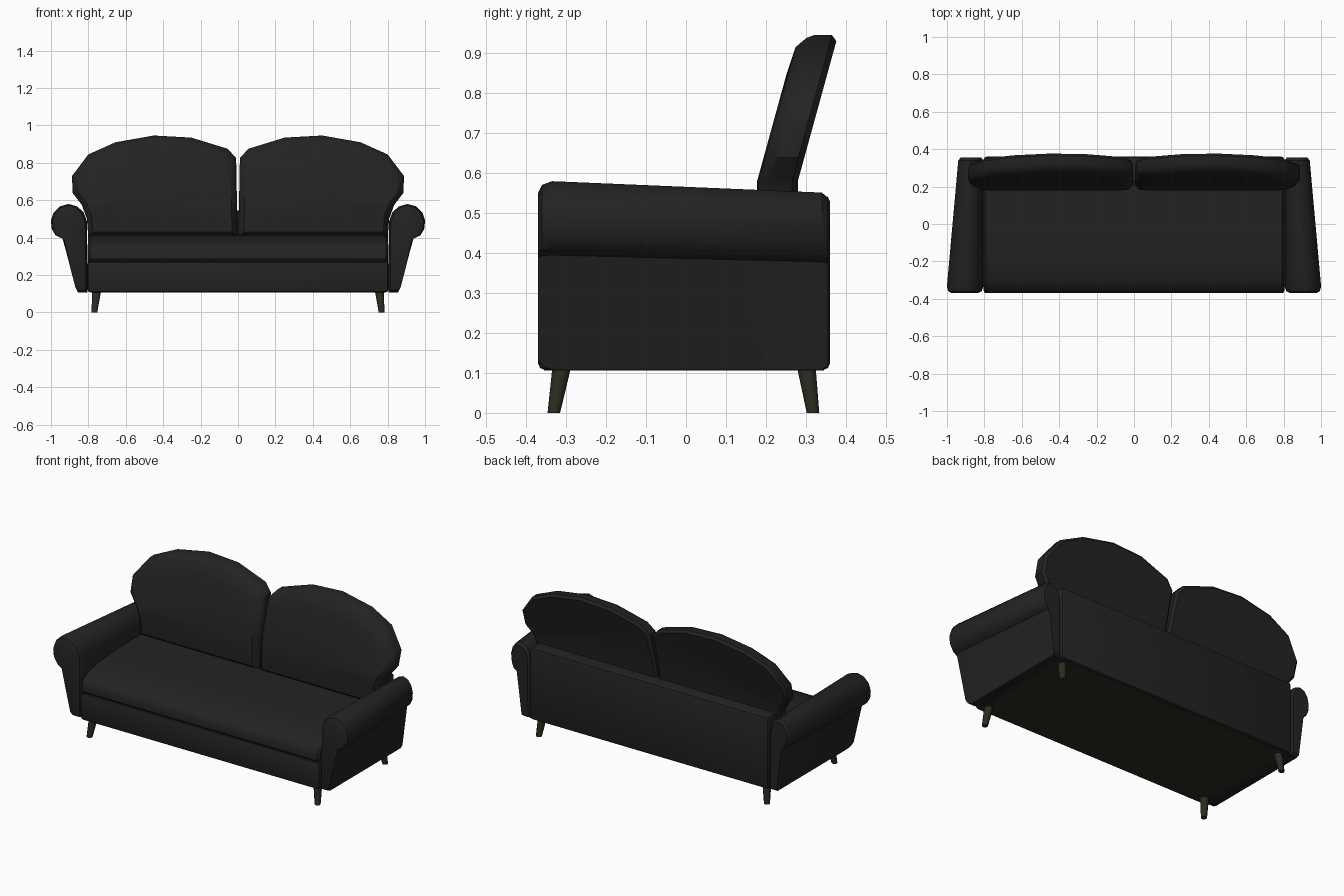
import bpy, bmesh, math
from mathutils import Vector

if "Cube" in bpy.data.objects:
    bpy.data.objects.remove(bpy.data.objects["Cube"])


def material(name, rgb):
    m = bpy.data.materials.new(name)
    m.diffuse_color = (*rgb, 1)
    m.use_nodes = True
    m.node_tree.nodes["Principled BSDF"].inputs["Base Color"].default_value = m.diffuse_color
    return m


FABRIC = material("black upholstery", (0.0165, 0.0165, 0.0165))
WOOD = material("dark olive wood", (0.025, 0.025, 0.015))


def finish(name, bm, mat, angle=35):
    bmesh.ops.recalc_face_normals(bm, faces=bm.faces)
    me = bpy.data.meshes.new(name)
    bm.to_mesh(me)
    bm.free()
    me.materials.append(mat)
    ob = bpy.data.objects.new(name, me)
    bpy.context.collection.objects.link(ob)
    bpy.ops.object.select_all(action='DESELECT')
    ob.select_set(True)
    bpy.context.view_layer.objects.active = ob
    bpy.ops.object.shade_smooth_by_angle(angle=math.radians(angle))
    return ob


def loft(rings):
    """Skin a list of equal-length closed rings and cap both ends."""
    bm = bmesh.new()
    vs = [[bm.verts.new(p) for p in r] for r in rings]
    n = len(vs[0])
    for a, b in zip(vs, vs[1:]):
        for i in range(n):
            bm.faces.new((a[i], a[(i + 1) % n], b[(i + 1) % n], b[i]))
    bm.faces.new(vs[0])
    bm.faces.new(vs[-1])
    return bm


def inset(profile, d):
    """Shrink a 2D profile by about d on every side."""
    us, ws = [p[0] for p in profile], [p[1] for p in profile]
    cu, cw = (min(us) + max(us)) / 2, (min(ws) + max(ws)) / 2
    ku, kw = 1 - 2 * d / (max(us) - min(us)), 1 - 2 * d / (max(ws) - min(ws))
    return [(cu + (u - cu) * ku, cw + (w - cw) * kw) for u, w in profile]


def box(name, lo, hi, mat, bevel=0.0):
    bm = bmesh.new()
    bmesh.ops.create_cube(bm, size=1)
    for v in bm.verts:
        v.co = Vector([(a + b) / 2 + c * (b - a) for a, b, c in zip(lo, hi, v.co)])
    if bevel:
        bmesh.ops.bevel(bm, geom=bm.edges[:], offset=bevel, segments=2,
                        profile=0.5, affect='EDGES')
    return finish(name, bm, mat)


# Base, back panel and underside
box("base", (-0.805, -0.37, 0.108), (0.805, 0.355, 0.272), FABRIC, 0.015)
box("back_panel", (-0.803, 0.22, 0.108), (0.803, 0.36, 0.545), FABRIC, 0.015)
box("underside", (-0.79, -0.355, 0.106), (0.79, 0.345, 0.114), WOOD)

# Seat cushion: crowned side profile (y, z) run across the width
seat = [(0.25, 0.268), (-0.355, 0.268), (-0.37, 0.285), (-0.37, 0.325),
        (-0.352, 0.357), (-0.30, 0.383), (-0.20, 0.402), (-0.05, 0.413),
        (0.10, 0.417), (0.25, 0.418)]
finish("seat_cushion", loft([[(x, y, z) for y, z in inset(seat, d)]
       for x, d in ((-0.803, 0.012), (-0.792, 0), (0.792, 0), (0.803, 0.012))]), FABRIC)

# Rolled arm: front profile (x, z), narrower and lower towards the back
arm = [(0.805, 0.108), (0.856, 0.108), (0.938, 0.395), (0.975, 0.412),
       (0.995, 0.445), (1.0, 0.49), (0.985, 0.535), (0.95, 0.568),
       (0.905, 0.58), (0.86, 0.567), (0.825, 0.535), (0.807, 0.485)]


def arm_ring(side, y, d):
    t = (y + 0.33) / 0.67
    kx, kz = 1 - 0.31 * t, 1 - 0.06 * t
    pts = [(0.805 + (x - 0.805) * (kx if z > 0.2 else 1), 0.108 + (z - 0.108) * kz)
           for x, z in arm]
    return [(side * x, y, z) for x, z in inset(pts, d)]


# Back cushion outline (x, z)
back = [(0.002, 0.40), (0.80, 0.40), (0.808, 0.50), (0.835, 0.575),
        (0.885, 0.64), (0.887, 0.73), (0.80, 0.845), (0.655, 0.91),
        (0.45, 0.946), (0.25, 0.935), (0.055, 0.875), (0.01, 0.825)]

for side, label in ((-1, "left"), (1, "right")):
    finish(label + "_arm", loft([arm_ring(side, y, d) for y, d in
           ((-0.37, 0.03), (-0.36, 0.01), (-0.335, 0), (0.34, 0), (0.355, 0.012))]), FABRIC)

    bm = loft([[(side * x, y, z) for x, z in inset(back, d)] for y, d in
               ((0.178, 0.10), (0.182, 0.03), (0.203, 0.007), (0.22, 0),
                (0.265, 0), (0.28, 0.015))])
    # lower part upright, upper part leaning back
    bmesh.ops.bisect_plane(bm, geom=bm.verts[:] + bm.edges[:] + bm.faces[:],
                           plane_co=(0, 0, 0.58), plane_no=(0, 0, 1))
    for v in bm.verts:
        v.co.y += 0.275 * max(0, v.co.z - 0.58)
    finish(label + "_back_cushion", bm, FABRIC)

    # Splayed tapered legs
    for name, top, foot in (("front", -0.312, -0.331), ("back", 0.302, 0.318)):
        rings = []
        for x, y, z, r in ((0.768, foot, 0, 0.017), (0.756, top, 0.11, 0.025)):
            rings.append([(side * x + r * math.cos(a), y + r * math.sin(a), z)
                          for a in [math.tau * (i + 0.5) / 8 for i in range(8)]])
        finish(f"{label}_{name}_leg", loft(rings), WOOD, 50)
